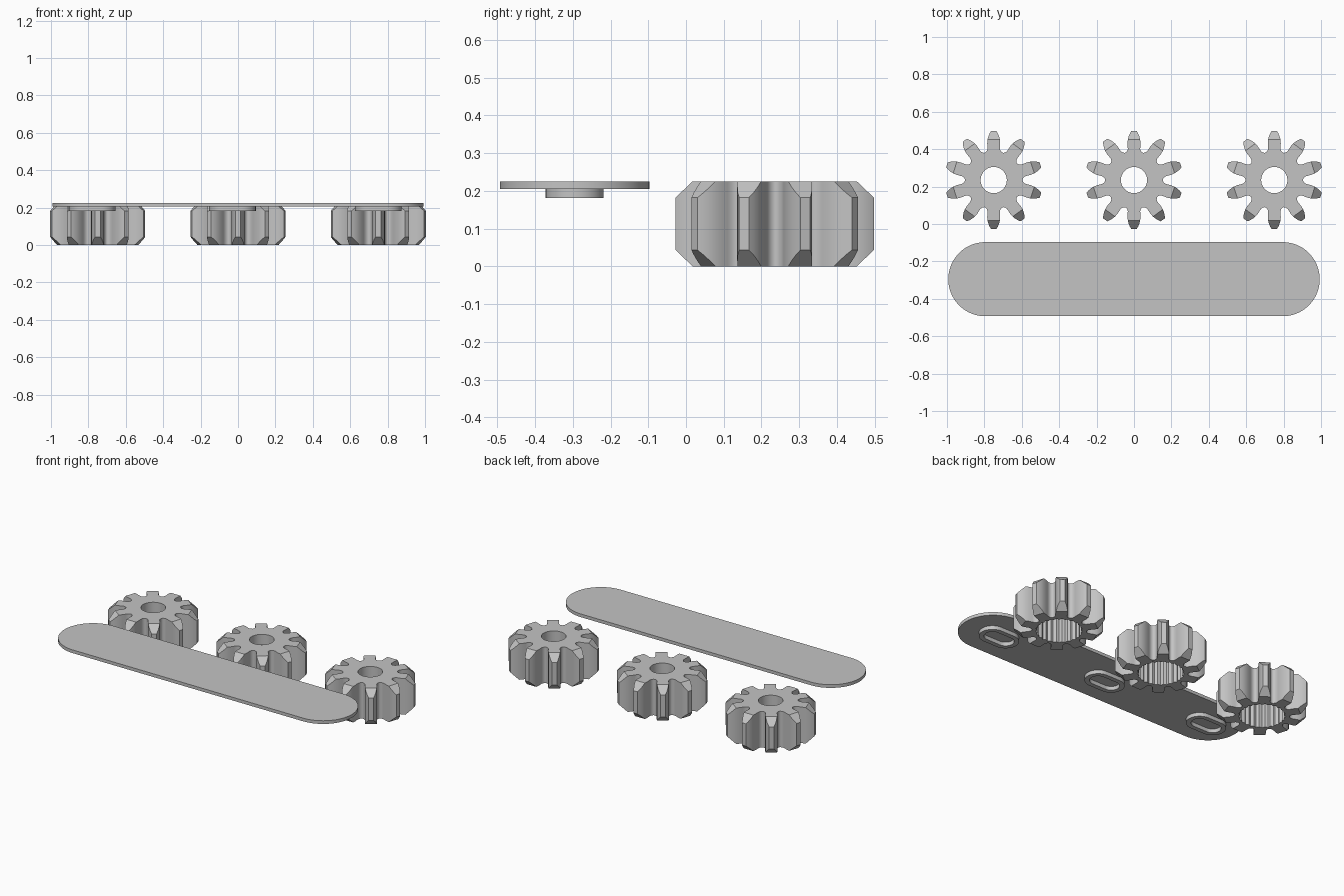
import bpy, bmesh
from math import sin, cos, pi, tau

cube = bpy.data.objects.get("Cube")
if cube:
    bpy.data.objects.remove(cube, do_unlink=True)

grey = bpy.data.materials.new("plain grey")
grey.use_nodes = True
grey.diffuse_color = (0.55, 0.55, 0.55, 1)
grey.node_tree.nodes["Principled BSDF"].inputs["Base Color"].default_value = grey.diffuse_color

TEETH = 10
HEIGHT = 0.225
CONE = 0.22          # radius where the tooth chamfer begins
GEAR_Y = 0.235
PLATE_Y = -0.295


def make_object(name, bm):
    bmesh.ops.recalc_face_normals(bm, faces=bm.faces[:])
    mesh = bpy.data.meshes.new(name)
    bm.to_mesh(mesh)
    bm.free()
    mesh.materials.append(grey)
    obj = bpy.data.objects.new(name, mesh)
    bpy.context.collection.objects.link(obj)
    return obj


def select(obj):
    bpy.ops.object.select_all(action='DESELECT')
    obj.select_set(True)
    bpy.context.view_layer.objects.active = obj


def smooth(obj):
    select(obj)
    bpy.ops.object.shade_smooth_by_angle(angle=pi / 6)


def prism(name, outline, z0, z1):
    bm = bmesh.new()
    low = [bm.verts.new((x, y, z0)) for x, y in outline]
    top = [bm.verts.new((x, y, z1)) for x, y in outline]
    bm.faces.new(low)
    bm.faces.new(top)
    for i in range(len(low)):
        bm.faces.new((low[i - 1], low[i], top[i], top[i - 1]))
    return make_object(name, bm)


def circle(radius, n, ripple=0):
    return [((radius - ripple * (i % 2)) * cos(tau * i / n),
             (radius - ripple * (i % 2)) * sin(tau * i / n)) for i in range(n)]


def stadium(half_length, radius, n=32):
    pts = []
    for side in (1, -1):
        for i in range(n + 1):
            a = pi * i / n - side * pi / 2
            pts.append((side * (half_length - radius) + radius * cos(a), radius * sin(a)))
    return pts


def cut(obj, cutter):
    select(obj)
    mod = obj.modifiers.new("bore", 'BOOLEAN')
    mod.operation = 'DIFFERENCE'
    mod.solver = 'EXACT'
    mod.object = cutter
    bpy.ops.object.modifier_apply(modifier=mod.name)
    bpy.data.objects.remove(cutter, do_unlink=True)


# Half tooth outline: radius and half angle, from valley to tip
flank = [(0.154, 0.29), (0.159, 0.24), (0.168, 0.2), (0.182, 0.185), (0.2, 0.175),
         (CONE, 0.15), (0.235, 0.122), (0.25, 0.088), (0.263, 0.052)]


def build_gear():
    bm = bmesh.new()
    low, top = [], []
    size = 2 * len(flank)
    for t in range(TEETH):
        mid = pi / 2 + tau * t / TEETH
        tooth = [(r, mid - a) for r, a in flank] + [(r, mid + a) for r, a in reversed(flank)]
        for r, a in tooth:
            rise = max(0, r - CONE)
            low.append(bm.verts.new((r * cos(a), r * sin(a), rise)))
            top.append(bm.verts.new((r * cos(a), r * sin(a), HEIGHT - rise)))
    # Walls
    for i in range(len(low)):
        bm.faces.new((low[i - 1], low[i], top[i], top[i - 1]))
    # Flat caps and sloping tooth chamfers
    first = [r for r, a in flank].index(CONE)
    for ring in (low, top):
        bm.faces.new([v for i, v in enumerate(ring)
                      if not first < i % size < size - 1 - first])
        for t in range(TEETH):
            tip = ring[t * size + first:(t + 1) * size - first]
            for i in range(len(tip) // 2 - 1):
                bm.faces.new((tip[i], tip[i + 1], tip[-i - 2], tip[-i - 1]))
    gear = make_object("left_gear", bm)
    # Splined socket from below, narrow screw hole through the top
    cut(gear, prism("socket_cutter", circle(0.135, 50, 0.009), -0.05, 0.16))
    cut(gear, prism("hole_cutter", circle(0.07, 48), 0.1, 0.3))
    smooth(gear)
    return gear


# Three identical gears in a row
gear = build_gear()
gear.location = (0.75, GEAR_Y, 0)
for name, x in (("middle_gear", 0), ("right_gear", -0.75)):
    copy = gear.copy()
    copy.name = name
    copy.location = (x, GEAR_Y, 0)
    bpy.context.collection.objects.link(copy)

# Long round-ended plate
plate = prism("cover_plate", stadium(0.993, 0.198, 40), 0.205, HEIGHT)
plate.location.y = PLATE_Y
smooth(plate)

# Raised oval rims under the plate
for name, x in (("left_rim", 0.75), ("middle_rim", -0.03), ("right_rim", -0.78)):
    rim = prism(name, stadium(0.125, 0.077, 16), 0.181, 0.206)
    cut(rim, prism("rim_cutter", stadium(0.097, 0.049, 16), 0.1, 0.3))
    rim.location = (x, PLATE_Y, 0)
    smooth(rim)
